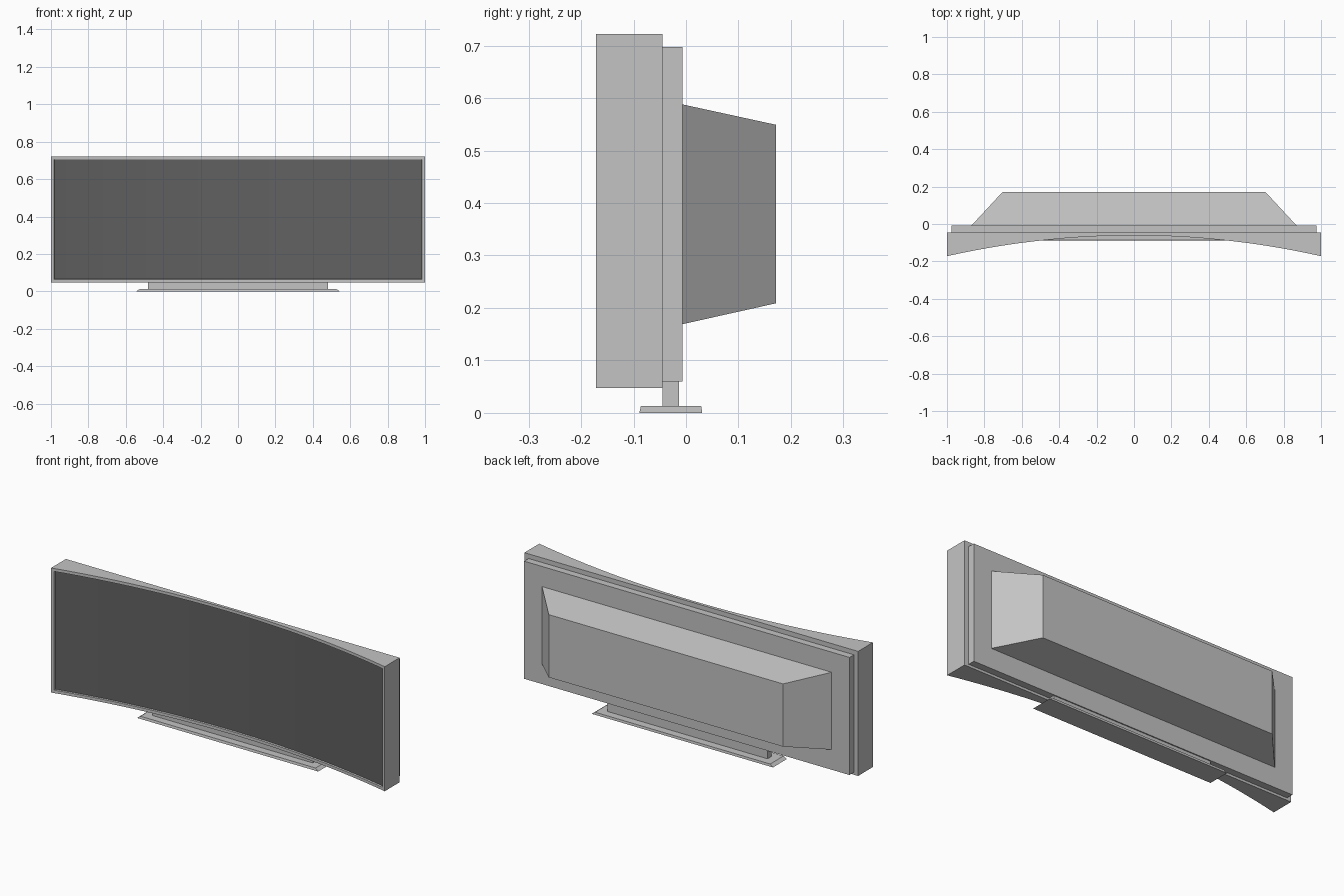
import bpy
import bmesh
import math

cube = bpy.data.objects.get("Cube")
if cube:
    bpy.data.objects.remove(cube, do_unlink=True)


def make_material(name, value):
    mat = bpy.data.materials.new(name)
    mat.use_nodes = True
    colour = (value, value, value, 1)
    mat.diffuse_color = colour
    mat.node_tree.nodes["Principled BSDF"].inputs["Base Color"].default_value = colour
    return mat


casing = make_material("casing grey", 0.55)
glass = make_material("screen dark grey", 0.12)


def finish(name, bm, materials):
    bmesh.ops.recalc_face_normals(bm, faces=bm.faces)
    mesh = bpy.data.meshes.new(name)
    bm.to_mesh(mesh)
    bm.free()
    for mat in materials:
        mesh.materials.append(mat)
    obj = bpy.data.objects.new(name, mesh)
    bpy.context.collection.objects.link(obj)
    return obj


def frustum(name, start, end):
    """Join two rectangles, each a list of four corner points."""
    bm = bmesh.new()
    a, b = ([bm.verts.new(p) for p in ring] for ring in (start, end))
    bm.faces.new(a)
    bm.faces.new(b)
    for i in range(4):
        j = (i + 1) % 4
        bm.faces.new((a[i], a[j], b[j], b[i]))
    return finish(name, bm, [casing])


def upright(half_x, y, z0, z1):
    return [(-half_x, y, z0), (half_x, y, z0), (half_x, y, z1), (-half_x, y, z1)]


def level(half_x, y0, y1, z):
    return [(-half_x, y0, z), (half_x, y0, z), (half_x, y1, z), (-half_x, y1, z)]


# Curved cabinet: plan outline with a concave arc in front, extruded upward
BACK, BOTTOM, TOP = -0.045, 0.047, 0.722
SAG, MIDDLE, STEPS = 0.111, -0.061, 32
radius = (1 + SAG ** 2) / (2 * SAG)
sweep = math.asin(1 / radius)
outline = [(1, BACK), (-1, BACK)]
for i in range(STEPS + 1):
    a = sweep * (2 * i / STEPS - 1)
    outline.append((radius * math.sin(a), MIDDLE - radius * (1 - math.cos(a))))

bm = bmesh.new()
base = bm.faces.new([bm.verts.new((x, y, BOTTOM)) for x, y in outline])
extruded = bmesh.ops.extrude_face_region(bm, geom=[base])["geom"]
for v in extruded:
    if isinstance(v, bmesh.types.BMVert):
        v.co.z = TOP
bmesh.ops.recalc_face_normals(bm, faces=bm.faces)
bm.normal_update()

# Bezel and recessed screen
screen = [f for f in bm.faces if f.normal.y < -0.9]
for width in (0.016, 0.002):
    bmesh.ops.inset_region(bm, faces=screen, thickness=width, use_even_offset=True)
for v in {v for f in screen for v in f.verts}:
    v.co.y += 0.008
for f in screen:
    f.material_index = 1
cabinet = finish("cabinet", bm, [casing, glass])
bpy.ops.object.select_all(action="DESELECT")
cabinet.select_set(True)
bpy.context.view_layer.objects.active = cabinet
bpy.ops.object.shade_smooth_by_angle(angle=math.radians(25))

# Rear panel and tapered housing
frustum("rear_panel", upright(0.975, BACK, 0.06, 0.697), upright(0.975, -0.007, 0.06, 0.697))
frustum("rear_housing", upright(0.868, -0.007, 0.169, 0.588), upright(0.702, 0.172, 0.209, 0.549))

# Stand
frustum("stand_neck", level(0.48, BACK, -0.013, 0.012), level(0.48, BACK, -0.013, 0.061))
frustum("stand_foot", level(0.543, -0.089, 0.031, 0), level(0.525, -0.086, 0.029, 0.013))
